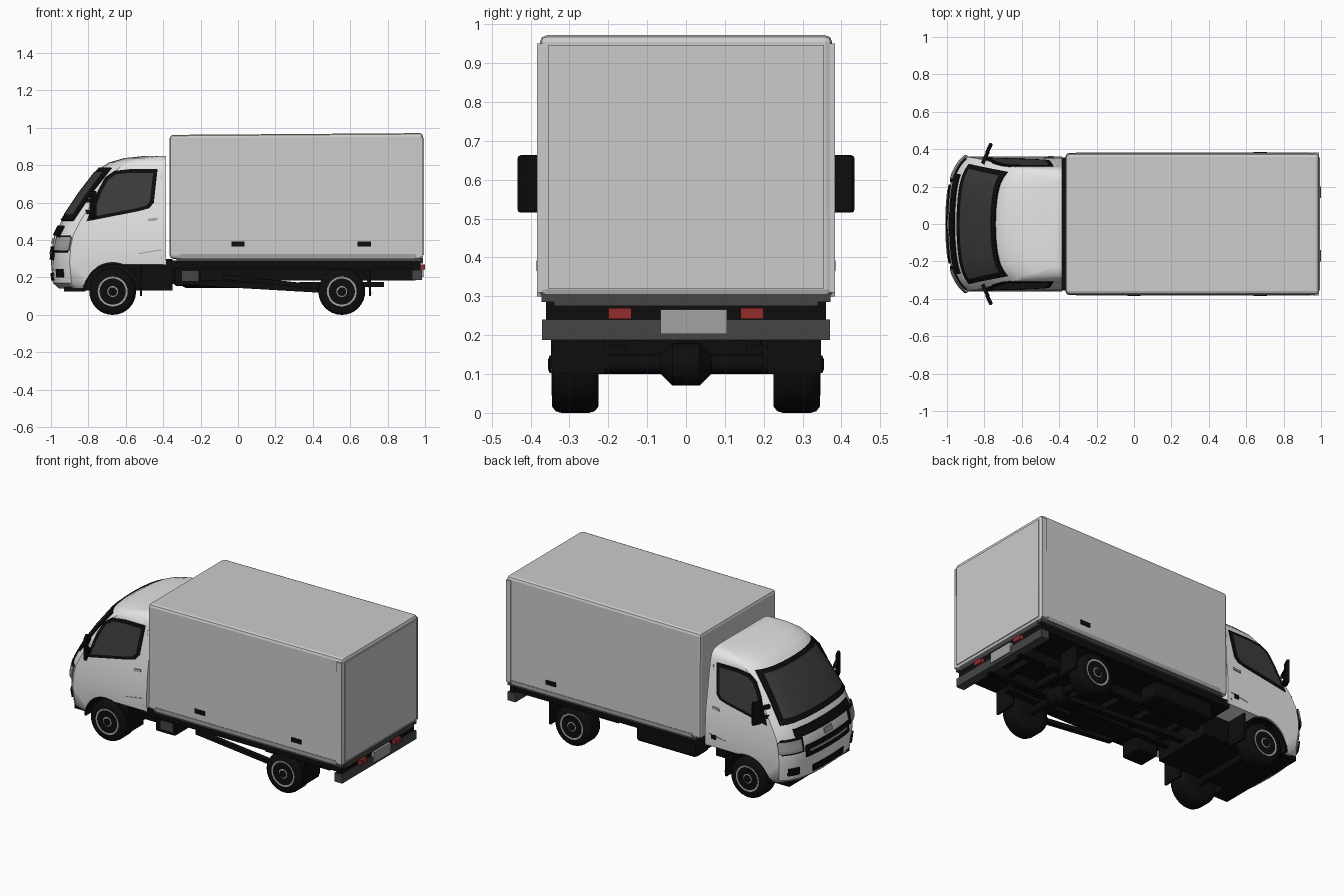
import bpy, bmesh
from math import sin, cos, pi, radians
from mathutils import Matrix

if "Cube" in bpy.data.objects:
    bpy.data.objects.remove(bpy.data.objects["Cube"])


def material(name, r, g, b):
    m = bpy.data.materials.new(name)
    m.use_nodes = True
    m.diffuse_color = (r, g, b, 1)
    m.node_tree.nodes["Principled BSDF"].inputs["Base Color"].default_value = (r, g, b, 1)
    return m


WHITE = material("cab white", .78, .78, .78)
PANEL = material("cargo panel grey", .6, .6, .6)
SILVER = material("silver grey", .36, .36, .36)
STEEL = material("dark steel", .06, .06, .06)
GLASS = material("tinted glass", .045, .045, .045)
BLACK = material("black trim", .004, .004, .004)
RED = material("tail red", .3, .025, .025)


def make(name, bm, *mats, smooth=None):
    bmesh.ops.recalc_face_normals(bm, faces=bm.faces)
    me = bpy.data.meshes.new(name)
    bm.to_mesh(me)
    bm.free()
    for m in mats:
        me.materials.append(m)
    ob = bpy.data.objects.new(name, me)
    bpy.context.collection.objects.link(ob)
    if smooth:
        bpy.ops.object.select_all(action='DESELECT')
        ob.select_set(True)
        bpy.context.view_layer.objects.active = ob
        bpy.ops.object.shade_smooth_by_angle(angle=radians(smooth))
    return ob


def box(name, x, y, z, mat, bevel=0, turn=None):
    """Box from (low, high) spans, optionally bevelled or turned."""
    bm = bmesh.new()
    bmesh.ops.create_cube(bm, size=1)
    mid = [sum(s) / 2 for s in (x, y, z)]
    size = [s[1] - s[0] for s in (x, y, z)]
    mat4 = Matrix.Translation(mid) @ (turn or Matrix()) @ Matrix.Diagonal((*size, 1))
    bm.transform(mat4)
    if bevel:
        bmesh.ops.bevel(bm, geom=bm.edges[:], offset=bevel, segments=2, affect='EDGES', profile=.5)
    return make(name, bm, mat)


def skin(bm, rings, close):
    """Quads between successive rings of points."""
    rows = [[bm.verts.new(p) for p in r] for r in rings]
    n = len(rows[0])
    for a, b in zip(rows, rows[1:]):
        for i in range(n if close else n - 1):
            j = (i + 1) % n
            bm.faces.new((a[i], a[j], b[j], b[i]))
    return rows


def solid(name, rings, *mats, smooth=None):
    bm = bmesh.new()
    rows = skin(bm, rings, True)
    bm.faces.new(rows[0])
    bm.faces.new(rows[-1])
    return make(name, bm, *mats, smooth=smooth)


def prism(name, outline, y0, y1, mat):
    return solid(name, [[(x, y, z) for x, z in outline] for y in (y0, y1)], mat)


def lathe(name, profile, x, z, mats, rule=None, n=32):
    """Revolve (radius, y) points about the axle line."""
    bm = bmesh.new()
    rings = [[(x + r * cos(2 * pi * i / n), y, z + r * sin(2 * pi * i / n)) for i in range(n)]
             for r, y in profile]
    rows = skin(bm, rings, True)
    bm.faces.new(rows[0])
    bm.faces.new(rows[-1])
    bm.faces.ensure_lookup_table()
    if rule:
        for k, f in enumerate(bm.faces):
            f.material_index = rule(k // n, k % n)
    return make(name, bm, *mats, smooth=40)


# Cab shape: height, nose position and half width at each level
LEVELS = [(.14, -.955, .32), (.17, -.99, .345), (.28, -1, .358), (.36, -.995, .36),
          (.43, -.98, .357), (.5, -.945, .352), (.65, -.845, .328), (.78, -.745, .307),
          (.815, -.69, .295), (.838, -.61, .275), (.85, -.5, .235)]


def level(z):
    for a, b in zip(LEVELS, LEVELS[1:]):
        if z <= b[0]:
            k = (z - a[0]) / (b[0] - a[0])
            return [p + (q - p) * k for p, q in zip(a[1:], b[1:])]
    return LEVELS[-1][1:]


def nose(t, z, lift=0):
    """Point on the front surface; t runs -1..1 across the cab."""
    f, hw = level(z)
    a = abs(t)
    return (f + .04 * a ** 2 + .06 * a ** 6 - lift, t * (hw + lift), z)


BACK = -.385
half = (0, .25, .5, .7, .8, .88, .95, 1)
ts = [-t for t in half[:0:-1]] + list(half)
rings = []
for z, f, hw in LEVELS:
    rings.append([nose(t, z) for t in ts] + [(BACK, hw, z), (BACK, -hw, z)])
cab = solid("cab_body", rings, WHITE, smooth=35)

# Wheel arch and sill cut out of the cab
FRONT, REAR, AXLE = -.67, .555, .125
arch = [(FRONT + .155 * cos(radians(a)), AXLE + .155 * sin(radians(a))) for a in range(180, 67, -8)]
cutter = prism("arch_cutter", [(-.825, .1)] + arch + [(-.3, .27), (-.3, .1)], -.5, .5, BLACK)
cutter.hide_render = True
mod = cab.modifiers.new("arch", 'BOOLEAN')
mod.operation, mod.solver, mod.object = 'DIFFERENCE', 'EXACT', cutter
bpy.context.view_layer.objects.active = cab
bpy.ops.object.modifier_apply(modifier=mod.name)
bpy.data.objects.remove(cutter)


def front_plate(name, z0, z1, t0, t1, mat, lift=.004, steps=12, taper=0):
    """Thin plate following the front of the cab; taper narrows its top."""
    bm = bmesh.new()
    rows = 8
    grid = []
    for r in range(rows + 1):
        k = r / rows
        w = 1 - taper * k
        grid.append([nose((t0 + (t1 - t0) * i / steps) * w, z0 + (z1 - z0) * k, lift)
                     for i in range(steps + 1)])
    skin(bm, grid, False)
    ob = make(name, bm, mat)
    s = ob.modifiers.new("thickness", 'SOLIDIFY')
    s.thickness, s.offset = .008, 0
    return ob


# Windscreen, grilles and bumper openings
front_plate("windscreen_surround", .505, .785, -.9, .9, BLACK, steps=20)
front_plate("windscreen_glass", .535, .765, -.83, .83, GLASS, .007, 20, .02)
front_plate("upper_grille", .425, .475, -.74, .74, BLACK, steps=20)
front_plate("lower_grille", .295, .365, -.58, .58, BLACK, steps=20)
front_plate("grille_bar", .325, .337, -.5, .5, SILVER, .008)
front_plate("bumper_intake", .185, .225, -.42, .42, BLACK)
front_plate("front_emblem_plate", .38, .412, -.1, .1, SILVER)
for s, side in ((1, "far"), (-1, "near")):
    front_plate(side + "_headlight_surround", .335, .425, .62 * s, .97 * s, BLACK)
    front_plate(side + "_headlight", .345, .415, .66 * s, s, SILVER, .007)
    front_plate(side + "_fog_light", .2, .245, .72 * s, .9 * s, BLACK)


def side_plate(name, outline, s, lift, mat):
    return solid(name, [[(x, s * (level(z)[1] + d), z) for x, z in outline]
                        for d in (lift - .008, lift)], mat)


# Side windows, door fittings and mirrors
window = [(-.81, .5), (-.75, .66), (-.71, .735), (-.66, .77), (-.57, .78), (-.43, .78),
          (-.45, .6), (-.475, .57), (-.53, .555)]
cx, cz = -.6, .655
inner = [(cx + (x - cx) * .86, cz + (z - cz) * .84) for x, z in window]
for s, side in ((1, "far"), (-1, "near")):
    side_plate(side + "_window_surround", window, s, .004, BLACK)
    side_plate(side + "_window_glass", inner, s, .006, GLASS)
    side_plate(side + "_door_seam", [(-.412, .3), (-.408, .3), (-.408, .76), (-.412, .76)],
               s, .002, SILVER)
    side_plate(side + "_sill_seam", [(-.53, .325), (-.41, .345), (-.41, .35), (-.53, .33)],
               s, .002, SILVER)
    side_plate(side + "_door_handle", [(-.48, .5), (-.43, .505), (-.43, .52), (-.48, .515)],
               s, .006, SILVER)
    tilt = Matrix.Rotation(-s * radians(25), 4, 'Z')
    box(side + "_mirror", (-.785, -.765), sorted((s * .375, s * .435)), (.515, .663),
        BLACK, .008, tilt)
    for z in (.54, .6):
        box(side + "_mirror_arm", (-.805, -.785), sorted((s * .32, s * .39)), (z, z + .02),
            BLACK, turn=tilt)
side_plate("fuel_filler", [(-.46, .32), (-.43, .32), (-.43, .345), (-.46, .345)], 1, .005, BLACK)

# Cargo box with a slightly rising roof
cargo = box("cargo_box", (-.365, .99), (-.38, .38), (.3, .965), PANEL, .018)
for v in cargo.data.vertices:
    if v.co.z > .9:
        v.co.z += .007 * v.co.x
        v.co.y *= .99
box("rear_door_panel", (.985, .995), (-.355, .355), (.32, .945), PANEL)
box("cargo_floor_rim", (-.33, .985), (-.372, .372), (.285, .315), STEEL)
for s in (1, -1):
    box("side_rail_trim", (-.31, .95), sorted((s * .37, s * .383)), (.3, .325), SILVER)
    box("box_corner_post", (.955, .988), sorted((s * .37, s * .383)), (.31, .95), PANEL)
for x, s in ((0, -1), (.675, -1), (.675, 1)):
    box("side_marker", (x - .035, x + .035), sorted((s * .375, s * .385)), (.365, .392), BLACK)

# Chassis and running gear
box("subframe", (-.4, .97), (-.355, .355), (.245, .29), BLACK)
box("engine_block", (-.84, -.35), (-.2, .2), (.13, .3), BLACK)
box("radiator_tray", (-.93, -.83), (-.3, .3), (.125, .15), BLACK)
box("battery_box", (-.34, -.2), (-.34, -.2), (.155, .25), BLACK, .01)
box("tool_box", (-.3, -.21), (-.345, -.33), (.18, .235), STEEL)
box("fuel_tank", (-.3, .12), (.19, .33), (.145, .25), BLACK, .02)
for s in (1, -1):
    box("frame_rail", (-.6, .95), sorted((s * .11, s * .15)), (.185, .25), BLACK)
    box("leaf_spring", (.33, .78), sorted((s * .155, s * .2)), (.15, .175), BLACK)
for i in range(6):
    box("cross_member", (-.3 + .22 * i, -.26 + .22 * i), (-.14, .14), (.2, .24), BLACK)
prism("drive_shaft", [(-.36, .2), (.5, .145), (.5, .115), (-.36, .165)], -.02, .02, BLACK)
prism("side_brace", [(-.08, .215), (.45, .16), (.45, .135), (-.08, .19)], -.31, -.28, BLACK)
lathe("differential", [(.02, -.07), (.055, -.035), (.055, .035), (.02, .07)], REAR, AXLE, [BLACK], n=16)

# Wheels, axles and mudguards
tyre = [(.07, -.06), (.108, -.06), (.121, -.05), (.125, -.035),
        (.125, .035), (.121, .05), (.108, .06), (.07, .06)]
rim = [(.082, .05), (.08, .061), (.07, .06), (.064, .045), (.046, .04), (.036, .058), (.022, .062)]
cap = [(.024, .055), (.022, .066), (.012, .07)]
for label, x in (("front", FRONT), ("rear", REAR)):
    lathe(label + "_axle", [(.025, -.25), (.025, .25)], x, AXLE, [BLACK], n=12)
    for s in (1, -1):
        def place(profile):
            return [(r, s * (y + .285)) for r, y in profile]
        lathe(label + "_tyre", place(tyre), x, AXLE, [BLACK])
        lathe(label + "_rim", place(rim), x, AXLE, [SILVER, STEEL],
              lambda ring, seg: int(ring == 3 and seg % 4 < 2))
        lathe(label + "_hub_cap", place(cap), x, AXLE, [BLACK], n=12)
        angles = range(0, 181, 12) if label == "front" else range(-4, 80, 12)
        guard = [(r, radians(a)) for r, seq in ((.158, angles), (.146, angles[::-1])) for a in seq]
        prism(label + "_mudguard", [(x + r * cos(a), AXLE + r * sin(a)) for r, a in guard],
              s * .2, s * .347, BLACK)
        box(label + "_mud_flap", (x + .145, x + .157), sorted((s * .21, s * .345)),
            (.1, .26), BLACK)

# Rear bumper, lamps and number plate
box("rear_bumper", (.93, .985), (-.37, .37), (.187, .24), STEEL)
box("rear_valance", (.94, .975), (-.36, .36), (.235, .295), BLACK)
box("rear_sill", (.96, .988), (-.34, .34), (.275, .305), STEEL)
box("number_plate", (.975, .992), (-.065, .105), (.203, .266), SILVER)
for s in (1, -1):
    box("tail_lamp", (.97, 1), sorted((s * .14, s * .2)), (.242, .27), RED)
